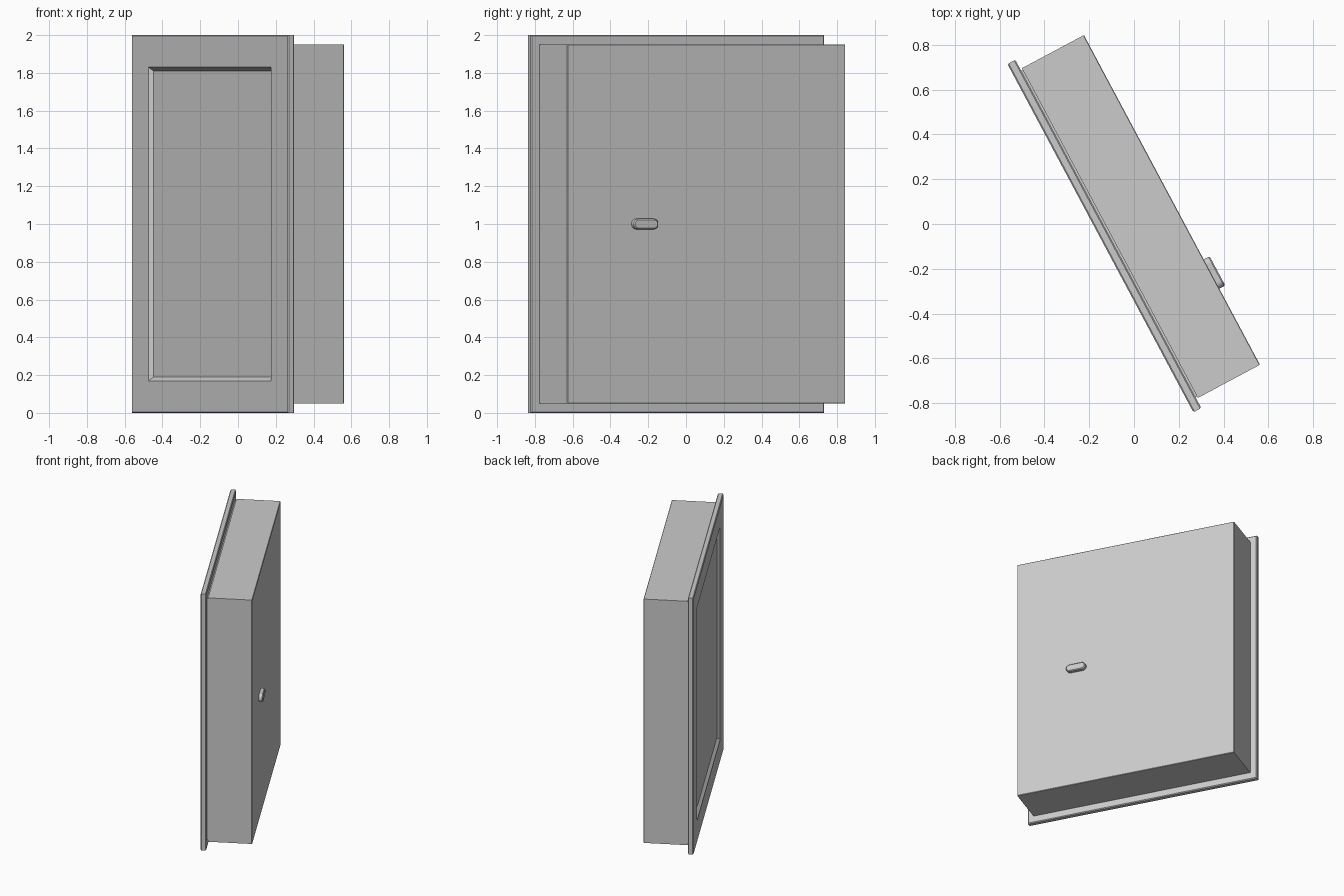
import bpy, bmesh
from math import radians, pi, cos, sin
from mathutils import Matrix

if "Cube" in bpy.data.objects:
    bpy.data.objects.remove(bpy.data.objects["Cube"])

TURN = Matrix.Rotation(radians(-61.9), 4, 'Z')
MID = -0.015  # centre of the panel along its width


def rect(w, h, y):
    return [(MID + sx * w, y, 1 + sz * h)
            for sx, sz in ((-1, -1), (1, -1), (1, 1), (-1, 1))]


def slot(cx, half, r, y, n=10):
    pts = []
    for side, start in ((1, -pi / 2), (-1, pi / 2)):
        for i in range(n + 1):
            a = start + pi * i / n
            pts.append((cx + side * half + r * cos(a), y, 1 + r * sin(a)))
    return pts


def loft(name, rings):
    """Skin a stack of equal-sized loops and cap both ends."""
    bm = bmesh.new()
    loops = [[bm.verts.new(p) for p in ring] for ring in rings]
    for a, b in zip(loops, loops[1:]):
        for i in range(len(a)):
            j = (i + 1) % len(a)
            bm.faces.new((a[i], a[j], b[j], b[i]))
    bm.faces.new(loops[0])
    bm.faces.new(loops[-1])
    bmesh.ops.recalc_face_normals(bm, faces=bm.faces)
    bm.transform(TURN)
    me = bpy.data.meshes.new(name)
    bm.to_mesh(me)
    bm.free()
    ob = bpy.data.objects.new(name, me)
    bpy.context.collection.objects.link(ob)
    return ob


# Front plate: chamfered rim with a sloped, recessed panel
loft("front_plate", [rect(*r) for r in (
    (0.875, 0.994, -0.122), (0.881, 1.0, -0.128), (0.881, 1.0, -0.156),
    (0.875, 0.994, -0.162), (0.69, 0.83, -0.162), (0.67, 0.81, -0.140))])

# Box body with a thin neck where it meets the plate
loft("box_body", [rect(*r) for r in (
    (0.826, 0.943, -0.123), (0.826, 0.943, -0.114), (0.834, 0.951, -0.114),
    (0.834, 0.951, 0.197), (0.831, 0.948, 0.200))])

# Small rounded latch on the back
loft("latch", [slot(0.36, 0.046, r, y) for r, y in (
    (0.028, 0.199), (0.028, 0.224), (0.022, 0.230))])
